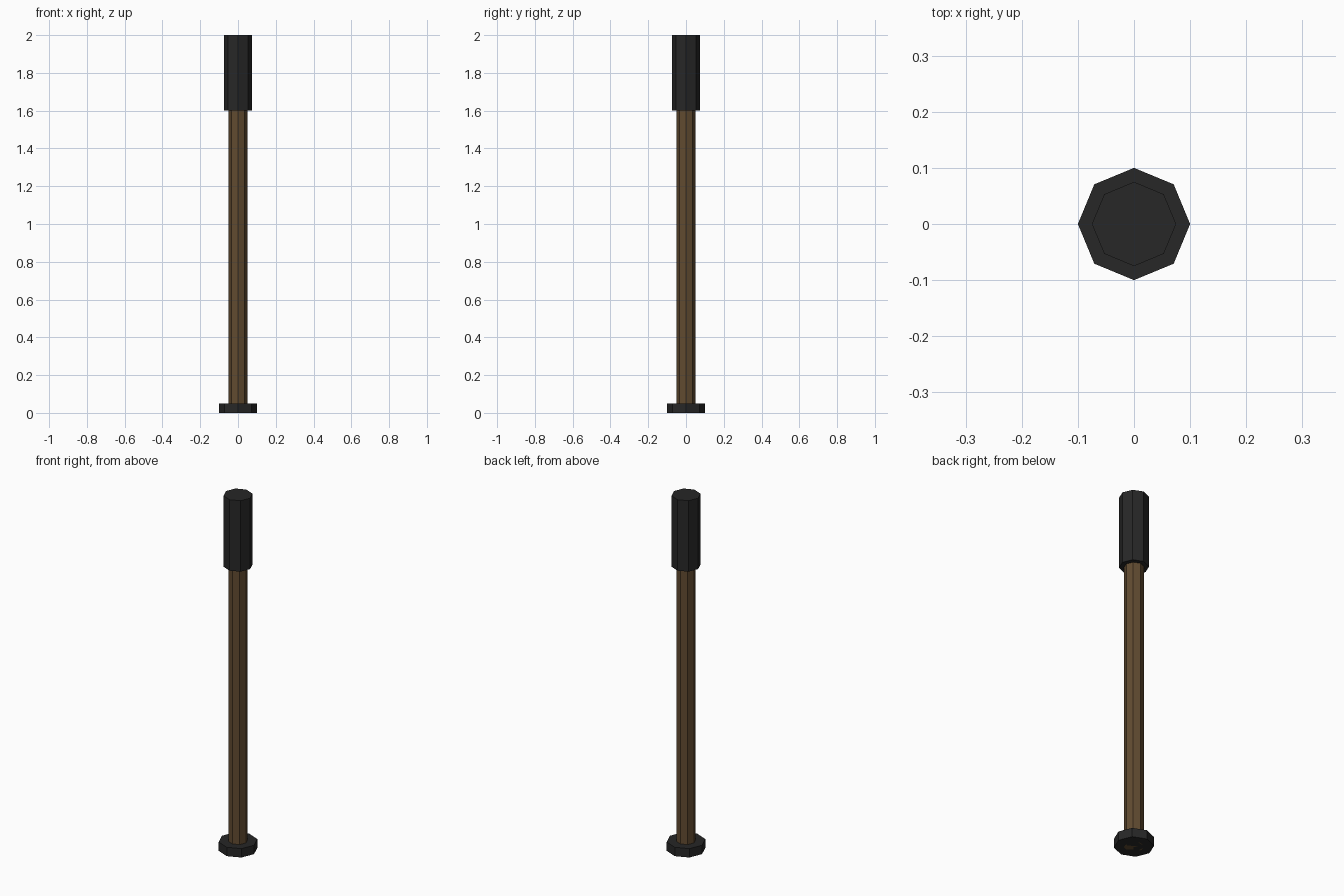
import bpy

if "Cube" in bpy.data.objects:
    bpy.data.objects.remove(bpy.data.objects["Cube"])


def material(name, color):
    mat = bpy.data.materials.new(name)
    mat.diffuse_color = (*color, 1)
    mat.use_nodes = True
    mat.node_tree.nodes["Principled BSDF"].inputs["Base Color"].default_value = mat.diffuse_color
    return mat


def octagon_rod(name, radius, z0, z1, mat):
    # eight-sided flat-shaded cylinder with corners on the x and y axes
    bpy.ops.mesh.primitive_cylinder_add(vertices=8, radius=radius, depth=z1 - z0,
                                        location=(0, 0, (z0 + z1) / 2))
    obj = bpy.context.object
    obj.name = name
    obj.data.materials.append(mat)
    return obj


dark = material("dark_metal", (0.02, 0.02, 0.02))
wood = material("brown_wood", (0.12, 0.07, 0.03))

# Wooden shaft runs down through the foot to the ground
octagon_rod("shaft", 0.05, 0.0, 1.6, wood)
# Dark foot collar
octagon_rod("foot", 0.10, 0.0, 0.05, dark)
# Dark grip at the top
octagon_rod("grip", 0.075, 1.6, 2.0, dark)
